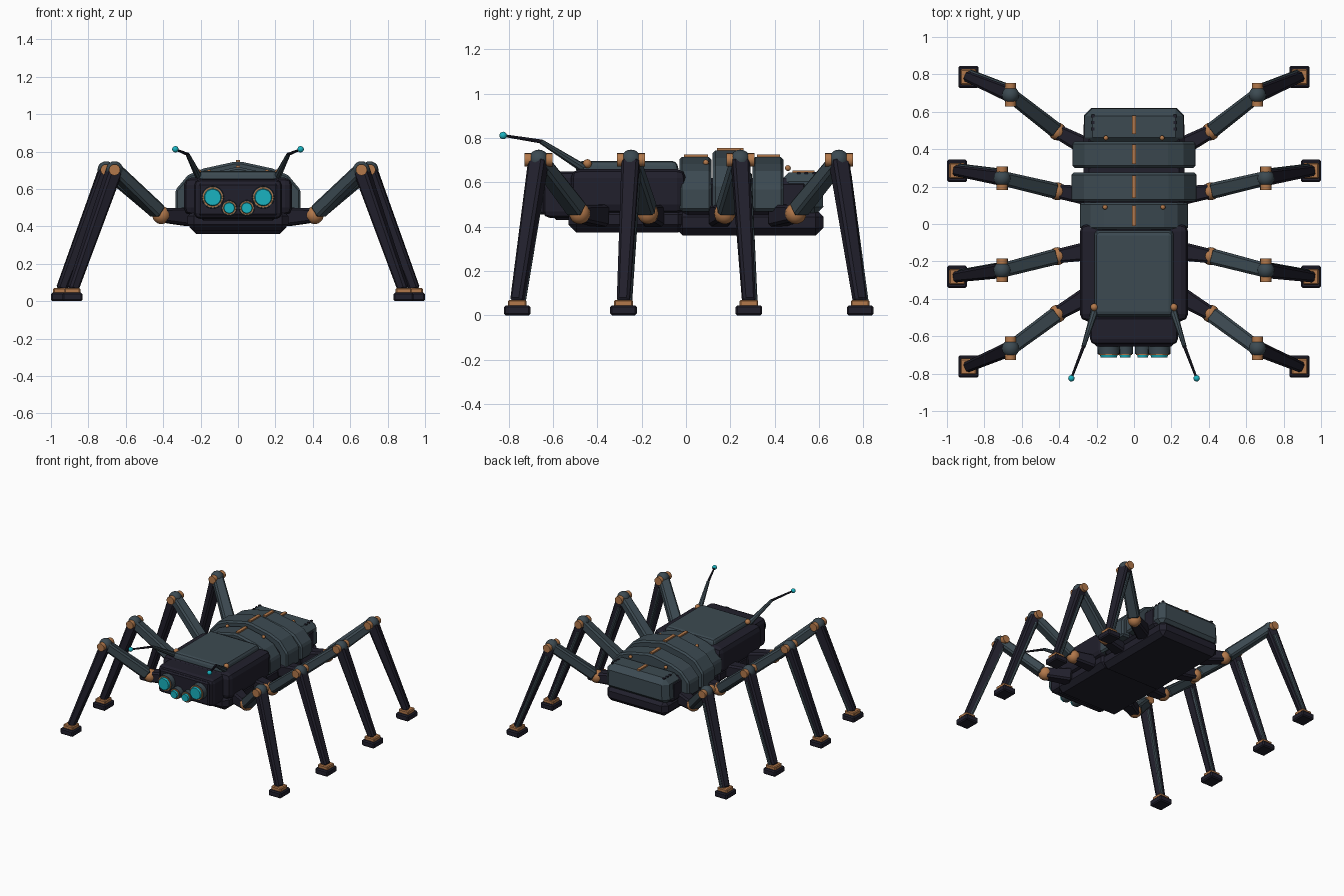
import bpy, bmesh, math
from mathutils import Vector, Matrix

if "Cube" in bpy.data.objects:
    bpy.data.objects.remove(bpy.data.objects["Cube"])


def material(name, rgb):
    m = bpy.data.materials.new(name)
    m.use_nodes = True
    m.diffuse_color = (*rgb, 1)
    m.node_tree.nodes["Principled BSDF"].inputs["Base Color"].default_value = (*rgb, 1)
    return m


SLATE = material("slate grey", (0.045, 0.068, 0.083))
DARK = material("dark charcoal", (0.015, 0.014, 0.025))
COPPER = material("copper", (0.45, 0.19, 0.07))
CYAN = material("cyan glow", (0.01, 0.45, 0.53))


def finish(name, bm, mat, bevel=0, segments=1, smooth=False):
    bmesh.ops.recalc_face_normals(bm, faces=bm.faces)
    mesh = bpy.data.meshes.new(name)
    bm.to_mesh(mesh)
    bm.free()
    mesh.materials.append(mat)
    obj = bpy.data.objects.new(name, mesh)
    bpy.context.collection.objects.link(obj)
    if bevel:
        mod = obj.modifiers.new("Bevel", "BEVEL")
        mod.width, mod.segments = bevel, segments
    if smooth:
        bpy.ops.object.select_all(action="DESELECT")
        obj.select_set(True)
        bpy.context.view_layer.objects.active = obj
        bpy.ops.object.shade_smooth_by_angle()
    return obj


def box(name, lo, hi, mat, bevel=0.0, segments=1, top=1.0):
    """Box between two corners; top scales the upper face."""
    lo, hi = Vector(lo), Vector(hi)
    bm = bmesh.new()
    bmesh.ops.create_cube(bm, size=1)
    for v in bm.verts:
        k = top if v.co.z > 0 else 1
        v.co = Vector((v.co.x * k, v.co.y * k, v.co.z)) * (hi - lo) + (lo + hi) / 2
    return finish(name, bm, mat, bevel, segments)


def frame(a, b):
    """Matrix with z along a-b, x horizontal, origin midway."""
    z = (b - a).normalized()
    x = z.cross(Vector((0, 0, 1)))
    x = x.normalized() if x.length > 0.001 else Vector((1, 0, 0))
    rot = Matrix((x, z.cross(x), z)).transposed().to_4x4()
    return Matrix.Translation((a + b) / 2) @ rot


def beam(name, a, b, w, h, mat, taper=1.0, bevel=0.012):
    a, b = Vector(a), Vector(b)
    bm = bmesh.new()
    bmesh.ops.create_cube(bm, size=1)
    for v in bm.verts:
        k = taper if v.co.z > 0 else 1
        v.co = Vector((v.co.x * w * k, v.co.y * h * k, v.co.z * (b - a).length))
    bm.transform(frame(a, b))
    return finish(name, bm, mat, bevel)


def rod(name, a, b, r1, r2, mat, sides=16, bevel=0):
    a, b = Vector(a), Vector(b)
    bm = bmesh.new()
    bmesh.ops.create_cone(bm, cap_ends=True, segments=sides, radius1=r1, radius2=r2,
                          depth=(b - a).length, matrix=frame(a, b))
    return finish(name, bm, mat, bevel, smooth=True)


def ball(name, p, r, mat):
    bm = bmesh.new()
    bmesh.ops.create_uvsphere(bm, u_segments=16, v_segments=10, radius=r,
                              matrix=Matrix.Translation(p))
    return finish(name, bm, mat, smooth=True)


def arch(name, w, y0, y1, base, top, mat, rear=1.0):
    """Faceted armour segment: arched section swept along y."""
    h = top - base
    half = [(1, 0), (1, 0.45), (0.8, 0.74), (0.55, 0.87), (0.06, 1)]
    section = half + [(-x, z) for x, z in reversed(half)]
    bm = bmesh.new()
    rings = [[bm.verts.new((x * w * k, y, base + z * h * (k if z else 1))) for x, z in section]
             for y, k in ((y0, 1), (y1, rear))]
    n = len(section)
    for i in range(n):
        j = (i + 1) % n
        bm.faces.new((rings[0][i], rings[0][j], rings[1][j], rings[1][i]))
    bm.faces.new(rings[0])
    bm.faces.new(rings[1])
    return finish(name, bm, mat, 0.012)


# Hull and front body
box("rear_hull", (-0.26, -0.05, 0.36), (0.26, 0.62, 0.48), DARK, 0.035)
box("front_hull", (-0.27, -0.53, 0.375), (0.27, 0.0, 0.49), DARK, 0.035)
box("thorax", (-0.29, -0.52, 0.46), (0.29, 0.0, 0.66), DARK, 0.04, 2)
box("thorax_top_plate", (-0.215, -0.5, 0.64), (0.215, -0.03, 0.697), SLATE, 0.02, 2, 0.95)
box("abdomen_core", (-0.27, -0.02, 0.44), (0.27, 0.56, 0.62), DARK, 0.03)

# Armour segments with copper spine strips: width, start, end, top
for i, (w, y0, y1, top) in enumerate([(0.29, -0.03, 0.115, 0.715), (0.335, 0.12, 0.275, 0.745),
                                      (0.33, 0.3, 0.44, 0.715)]):
    arch(f"abdomen_segment_{i + 1}", w, y0, y1, 0.47, top, SLATE)
    box(f"spine_strip_{i + 1}", (-0.012, y0 + 0.02, top - 0.01), (0.012, y1 - 0.015, top + 0.01), COPPER)
box("tail_segment", (-0.27, 0.42, 0.45), (0.27, 0.62, 0.645), SLATE, 0.04, 1, 0.97)
box("spine_strip_tail", (-0.012, 0.48, 0.64), (0.012, 0.58, 0.655), COPPER)

# Head
box("head", (-0.235, -0.645, 0.44), (0.235, -0.48, 0.65), DARK, 0.03, 2)
box("face_plate", (-0.21, -0.655, 0.455), (0.21, -0.62, 0.63), DARK, 0.01)
box("chin", (-0.2, -0.6, 0.43), (0.2, -0.5, 0.48), DARK, 0.015)

for s, side in ((1, "left"), (-1, "right")):
    # Eyes
    for kind, x, z, r in (("outer", 0.135, 0.555, 0.05), ("inner", 0.047, 0.498, 0.032)):
        def at(y):
            return (s * x, y, z)
        rod(f"{side}_{kind}_eye_housing", at(-0.64), at(-0.695), r + 0.011, r + 0.009, SLATE, 20)
        rod(f"{side}_{kind}_eye_ring", at(-0.69), at(-0.7), r + 0.005, r + 0.004, COPPER, 20)
        rod(f"{side}_{kind}_eye_lens", at(-0.69), at(-0.715), r, r * 0.85, CYAN, 20)

    # Antenna
    root, bend, tip = (s * 0.21, -0.465, 0.665), (s * 0.27, -0.655, 0.785), (s * 0.335, -0.825, 0.812)
    ball(f"{side}_antenna_socket", (s * 0.213, -0.445, 0.685), 0.02, COPPER)
    rod(f"{side}_antenna_base", root, bend, 0.02, 0.011, SLATE, 8)
    rod(f"{side}_antenna_whip", bend, tip, 0.009, 0.006, DARK, 8)
    ball(f"{side}_antenna_tip", tip, 0.017, CYAN)

    # Studs and tail vents
    for n, (x, y, z) in enumerate([(0.15, 0.46, 0.665), (0.155, 0.09, 0.69)]):
        ball(f"{side}_stud_{n + 1}", (s * x, y, z), 0.013, COPPER)
    for n in range(3):
        y = 0.5 + n * 0.035
        box(f"{side}_tail_vent_{n + 1}", (s * 0.22 - 0.008, y, 0.638), (s * 0.22 + 0.008, y + 0.016, 0.648), DARK)

    # Legs: root, hip, knee and foot positions in plan
    legs = {"front": ((0.25, -0.385), (0.41, -0.48), (0.66, -0.665), (0.885, -0.762)),
            "front_middle": ((0.25, -0.145), (0.41, -0.172), (0.705, -0.248), (0.946, -0.282)),
            "rear_middle": ((0.25, 0.15), (0.41, 0.175), (0.705, 0.245), (0.946, 0.284)),
            "rear": ((0.25, 0.41), (0.41, 0.495), (0.66, 0.69), (0.885, 0.786))}
    for leg, plan in legs.items():
        name = f"{side}_{leg}"
        root, hip, knee, foot = (Vector((s * x, y, z)) for (x, y), z in zip(plan, (0.45, 0.46, 0.702, 0.06)))
        beam(f"{name}_coxa", root, hip, 0.1, 0.1, DARK, 0.75)
        ball(f"{name}_hip_joint", hip, 0.048, COPPER)
        beam(f"{name}_femur", hip + (knee - hip) * 0.06, knee, 0.085, 0.075, SLATE, 0.9)
        ball(f"{name}_knee", knee, 0.046, SLATE)
        cap = Vector((0, 0.063, 0))
        rod(f"{name}_knee_pin", knee - cap, knee + cap, 0.03, 0.03, COPPER)
        beam(f"{name}_tibia", knee, foot, 0.08, 0.075, DARK, 0.72)
        # Slim strut along the inner shin
        off = Vector((-s * 0.015, 0.034, 0))
        rod(f"{name}_shin_strut", knee.lerp(foot, 0.1) + off, foot + off * 0.8, 0.014, 0.012, SLATE, 8)
        x, y = foot.x, foot.y
        box(f"{name}_ankle_plate", (x - 0.042, y - 0.042, 0.035), (x + 0.042, y + 0.042, 0.07), COPPER, 0.006)
        box(f"{name}_foot", (x - 0.053, y - 0.06, 0), (x + 0.053, y + 0.06, 0.045), DARK, 0.008)
